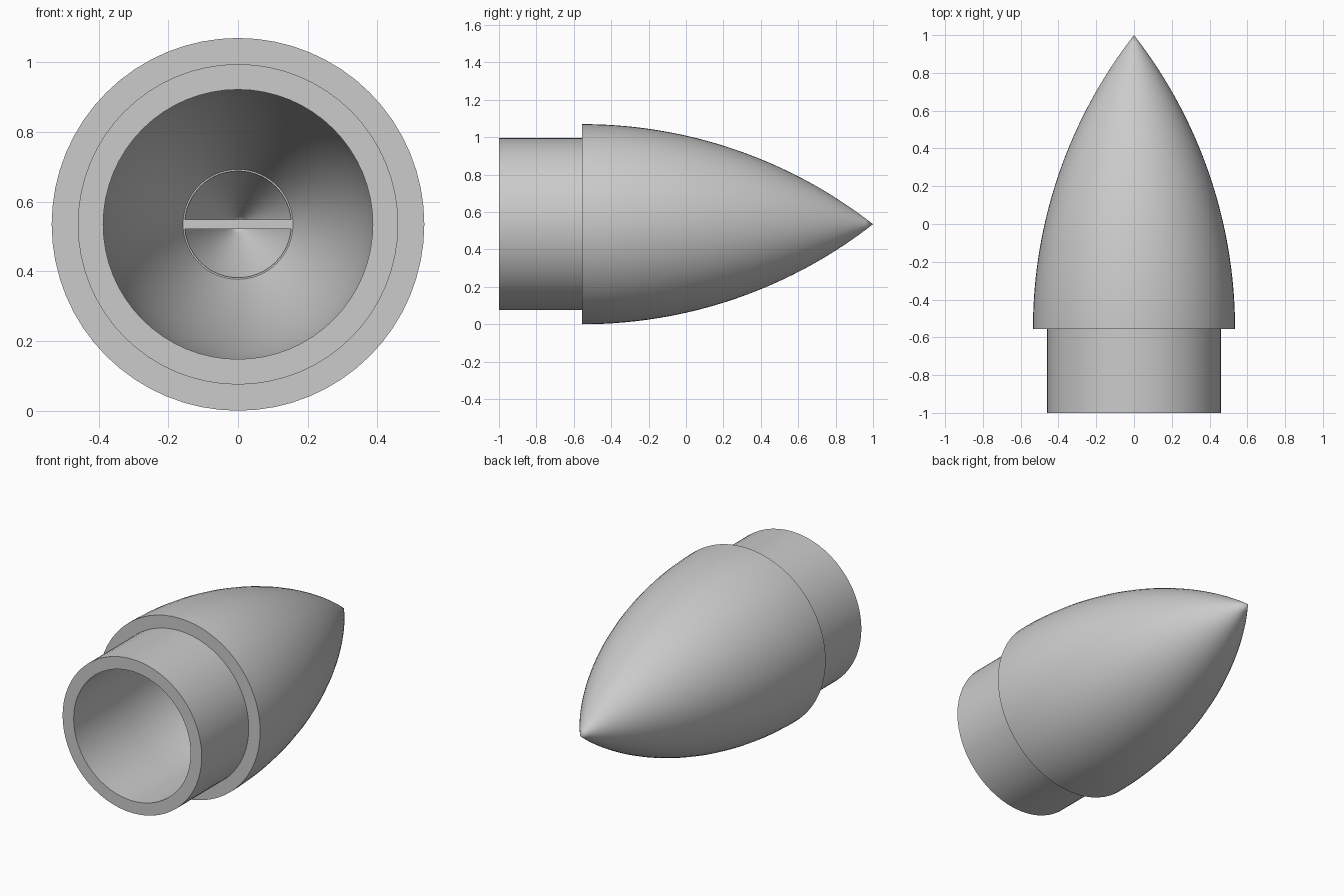
import bpy
import bmesh
from math import pi, sin, cos, sqrt, radians
from mathutils import Vector

if "Cube" in bpy.data.objects:
    bpy.data.objects.remove(bpy.data.objects["Cube"], do_unlink=True)

SIDES = 64
RADIUS = 0.535       # widest radius, also the height of the axis
BASE = -0.555        # where the nose meets the shoulder

grey = bpy.data.materials.new("plain grey")
grey.use_nodes = True
color = (0.6, 0.6, 0.6, 1)
grey.diffuse_color = color
grey.node_tree.nodes["Principled BSDF"].inputs["Base Color"].default_value = color


def ogive(radius, start, tip, steps):
    """Tangent arc from (radius, start) to the point (0, tip)."""
    length = tip - start
    rho = (radius ** 2 + length ** 2) / (2 * radius)
    points = []
    for i in range(steps + 1):
        y = length * i / steps
        points.append((max(0, sqrt(rho ** 2 - y ** 2) + radius - rho), start + y))
    points[-1] = (0, tip)
    return points


def finish(bm, name):
    bmesh.ops.recalc_face_normals(bm, faces=bm.faces)
    mesh = bpy.data.meshes.new(name)
    bm.to_mesh(mesh)
    bm.free()
    mesh.materials.append(grey)
    obj = bpy.data.objects.new(name, mesh)
    bpy.context.collection.objects.link(obj)
    bpy.ops.object.select_all(action="DESELECT")
    obj.select_set(True)
    bpy.context.view_layer.objects.active = obj
    bpy.ops.object.shade_smooth_by_angle(angle=radians(30))
    return obj


def lathe(name, profile, closed=False):
    """Turn (radius, y) points around the long axis."""
    bm = bmesh.new()
    rings = []
    for r, y in profile:
        if r < 1e-5:
            rings.append([bm.verts.new((0, y, RADIUS))] * SIDES)
        else:
            turns = [2 * pi * i / SIDES for i in range(SIDES)]
            rings.append([bm.verts.new((r * sin(a), y, RADIUS + r * cos(a))) for a in turns])
    pairs = list(zip(rings, rings[1:]))
    if closed:
        pairs.append((rings[-1], rings[0]))
    for a, b in pairs:
        for i in range(SIDES):
            j = (i + 1) % SIDES
            corners = list(dict.fromkeys((a[i], a[j], b[j], b[i])))
            bm.faces.new(corners)
    return finish(bm, name)


# Hollow nose with its shoulder: outer skin, step, rim, then the cavity
BORE = 0.387
outer = ogive(RADIUS, BASE, 1, 40)
inner = ogive(BORE, BASE, 0.86, 32)
skin = outer[::-1] + [(0.46, BASE), (0.46, -1), (BORE, -1)] + inner
lathe("hollow_nose_cone", skin)

# Thin ring seated deep in the cavity
RING_Y = next(y for r, y in inner if r < 0.172)
lathe("cord_ring", [(0.168, RING_Y), (0.153, RING_Y),
                    (0.153, RING_Y + 0.03), (0.168, RING_Y + 0.03)], closed=True)

# Crossbar over the ring
bm = bmesh.new()
bmesh.ops.create_cube(bm, size=1)
bmesh.ops.scale(bm, vec=Vector((0.334, 0.03, 0.028)), verts=bm.verts)
bmesh.ops.translate(bm, vec=Vector((0, RING_Y + 0.014, RADIUS)), verts=bm.verts)
finish(bm, "cord_crossbar")
